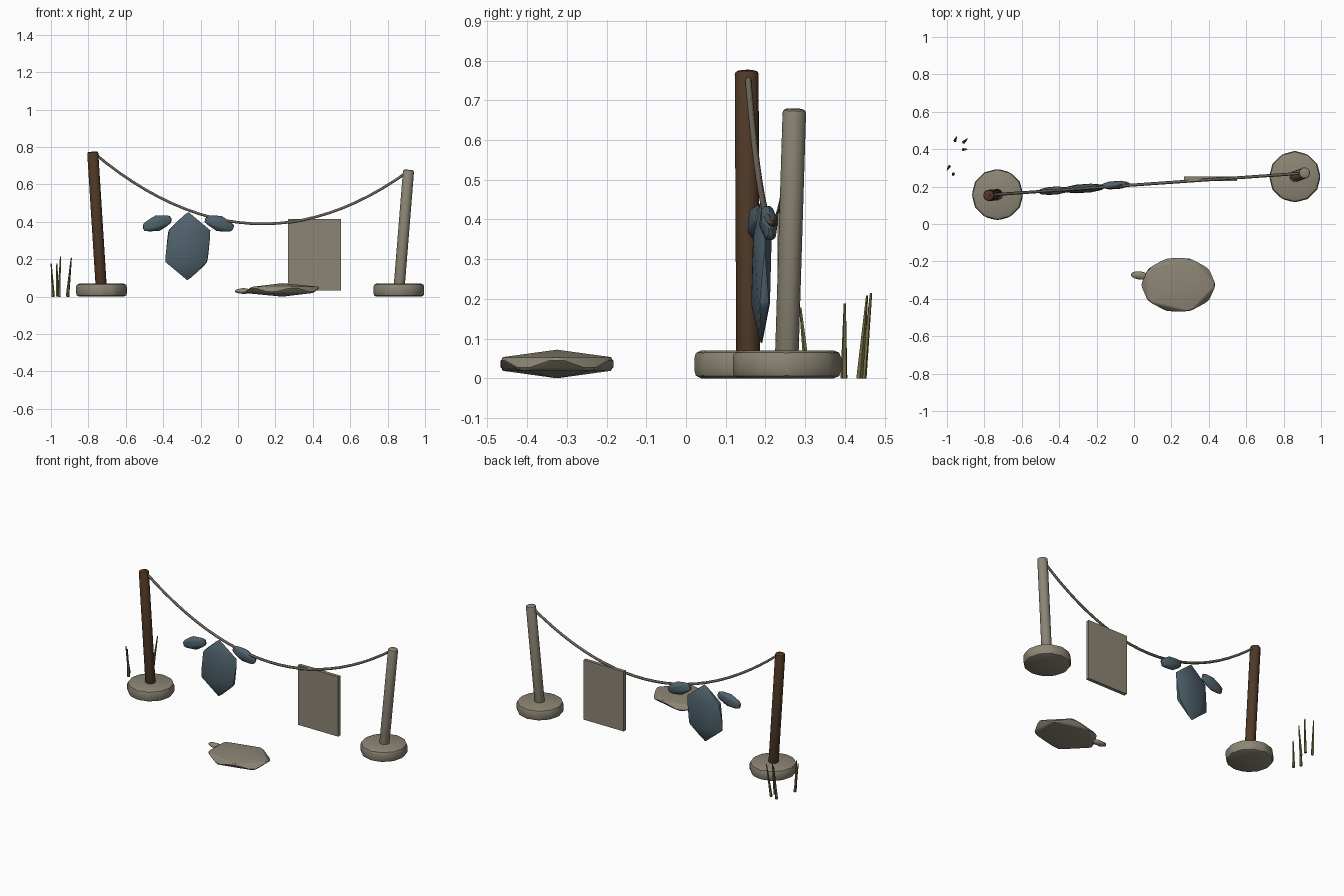
import bpy, bmesh, math
from mathutils import Vector, Matrix, Euler

cube = bpy.data.objects.get("Cube")
if cube:
    bpy.data.objects.remove(cube, do_unlink=True)


def material(name, r, g, b):
    m = bpy.data.materials.new(name)
    m.use_nodes = True
    m.diffuse_color = (r, g, b, 1)
    bsdf = next(n for n in m.node_tree.nodes if n.type == 'BSDF_PRINCIPLED')
    bsdf.inputs["Base Color"].default_value = (r, g, b, 1)
    return m


STONE = material("pale stone", .26, .235, .175)
WOOD = material("dark wood", .08, .041, .02)
CLOTH = material("slate blue cloth", .08, .122, .15)
ROPE = material("grey rope", .15, .132, .1)
GRASS = material("dry grass", .17, .155, .055)


def finish(name, bm, mat, bevel=0.0):
    """Bevel the sharp edges, smooth by angle and link the object."""
    if bevel:
        sharp = [e for e in bm.edges if e.calc_face_angle(0) > math.radians(30)]
        bmesh.ops.bevel(bm, geom=sharp, offset=bevel, segments=2, profile=0.5,
                        affect='EDGES', clamp_overlap=True)
    bmesh.ops.recalc_face_normals(bm, faces=bm.faces)
    me = bpy.data.meshes.new(name)
    bm.to_mesh(me)
    bm.free()
    me.materials.append(mat)
    ob = bpy.data.objects.new(name, me)
    bpy.context.collection.objects.link(ob)
    bpy.ops.object.select_all(action='DESELECT')
    ob.select_set(True)
    bpy.context.view_layer.objects.active = ob
    bpy.ops.object.shade_smooth_by_angle(angle=math.radians(35))
    return ob


def rod(name, start, end, r1, r2, sides, mat, bevel=0.0):
    """Straight cylinder or cone between two points."""
    a, b = Vector(start), Vector(end)
    place = Matrix.Translation((a + b) / 2) @ (b - a).to_track_quat('Z', 'Y').to_matrix().to_4x4()
    bm = bmesh.new()
    bmesh.ops.create_cone(bm, cap_ends=True, segments=sides, radius1=r1, radius2=r2,
                          depth=(b - a).length, matrix=place)
    return finish(name, bm, mat, bevel)


def lump(name, centre, size, mat, tilt=0, yaw=0, bevel=0.01):
    """Flattened twenty-sided lump."""
    turn = Euler((0, math.radians(tilt), math.radians(yaw))).to_matrix().to_4x4()
    bm = bmesh.new()
    bmesh.ops.create_icosphere(bm, subdivisions=1, radius=1)
    bmesh.ops.transform(bm, verts=bm.verts,
                        matrix=Matrix.Translation(centre) @ turn @ Matrix.Diagonal((*size, 1)))
    return finish(name, bm, mat, bevel)


# Leaning posts in round footings
for side, foot, top, mat in (("right", (-.73, .157), (-.777, .153, .775), WOOD),
                             ("left", (.86, .253), (.912, .273, .678), STONE)):
    rod(side + "_footing", (*foot, 0), (*foot, .07), .138, .138, 12, STONE, .018)
    rod(side + "_post", (*foot, .03), top, .032, .032, 8, mat, .01)

# Sagging rope
start, end, sag, count = Vector((-.775, .155, .772)), Vector((.91, .272, .67)), .33, 24
curve = bpy.data.curves.new("rope_path", 'CURVE')
curve.dimensions = '3D'
curve.bevel_depth = .008
curve.bevel_resolution = 1
curve.use_fill_caps = True
spline = curve.splines.new('POLY')
spline.points.add(count)
for i, p in enumerate(spline.points):
    t = i / count
    pos = start.lerp(end, t)
    pos.z -= 4 * sag * t * (1 - t)
    p.co = (*pos, 1)
spline.use_smooth = True
curve.materials.append(ROPE)
bpy.context.collection.objects.link(bpy.data.objects.new("rope", curve))

# Hanging sheet
bm = bmesh.new()
bmesh.ops.create_cube(bm, size=1, matrix=Matrix.Translation((.408, .242, .224))
                      @ Matrix.Diagonal((.284, .022, .384, 1)))
finish("hanging_sheet", bm, STONE)

# Hanging shirt
lump("shirt_body", (-.268, .19, .27), (.143, .027, .192), CLOTH, yaw=4)
lump("shirt_right_sleeve", (-.432, .178, .392), (.1, .026, .046), CLOTH, tilt=-18, yaw=4, bevel=.008)
lump("shirt_left_sleeve", (-.1, .208, .391), (.1, .026, .046), CLOTH, tilt=19, yaw=4, bevel=.008)

# Dropped bundle on the ground
lump("ground_bundle", (.237, -.325, .036), (.23, .172, .036), STONE)
lump("ground_bundle_end", (.03, -.275, .03), (.058, .026, .017), STONE, yaw=-6, bevel=.005)

# Grass blades
blades = [((-.988, .307), (-.999, .288, .178)), ((-.965, .268), (-.969, .26, .178)),
          ((-.957, .446), (-.949, .466, .215)), ((-.911, .437), (-.891, .456, .208)),
          ((-.912, .398), (-.894, .4, .188))]
for i, (foot, tip) in enumerate(blades):
    rod(f"grass_blade_{i + 1}", (*foot, 0), tip, .009, .003, 5, GRASS)
